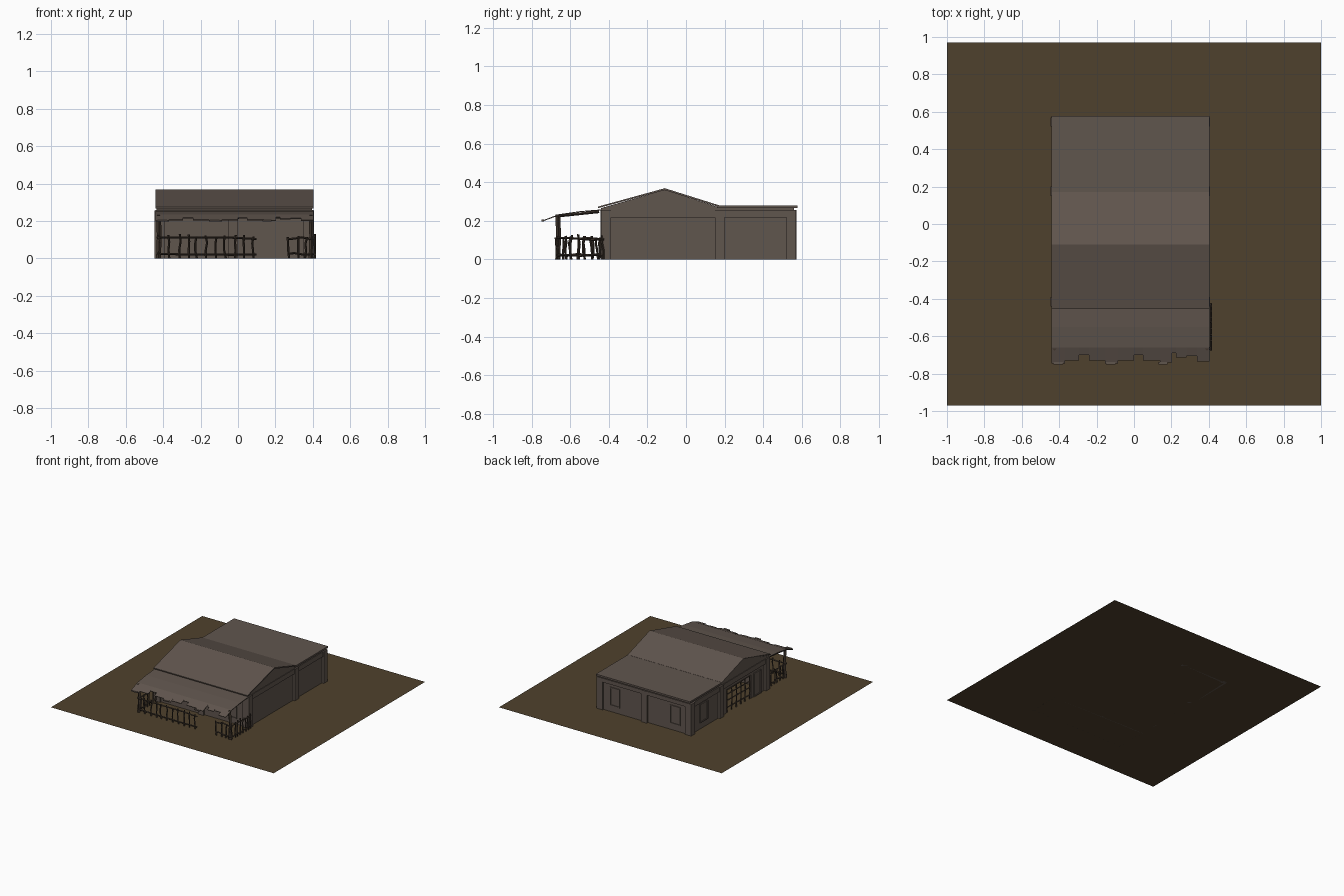
import bpy, bmesh, random
from mathutils import Vector

if "Cube" in bpy.data.objects:
    bpy.data.objects.remove(bpy.data.objects["Cube"])

random.seed(4)


def mat(name, rgb):
    m = bpy.data.materials.new(name)
    m.diffuse_color = (*rgb, 1)
    m.use_nodes = True
    m.node_tree.nodes["Principled BSDF"].inputs["Base Color"].default_value = m.diffuse_color
    return m


TAUPE = mat("weathered_taupe", (0.118, 0.092, 0.076))
EARTH = mat("brown_earth", (0.078, 0.053, 0.026))
WOOD = mat("dark_wood", (0.05, 0.036, 0.026))


def finish(name, bm, m):
    bmesh.ops.recalc_face_normals(bm, faces=bm.faces)
    me = bpy.data.meshes.new(name)
    bm.to_mesh(me)
    bm.free()
    me.materials.append(m)
    ob = bpy.data.objects.new(name, me)
    bpy.context.collection.objects.link(ob)
    return ob


def add_box(bm, x0, x1, y0, y1, z0, z1):
    vs = bmesh.ops.create_cube(bm, size=1)["verts"]
    for v in vs:
        v.co = Vector((x0 + (v.co.x + .5) * (x1 - x0),
                       y0 + (v.co.y + .5) * (y1 - y0),
                       z0 + (v.co.z + .5) * (z1 - z0)))


def boxes(name, items, m=TAUPE):
    bm = bmesh.new()
    for b in items:
        add_box(bm, *b)
    return finish(name, bm, m)


def prism(name, pts, x0, x1, m=TAUPE):
    """Extrude a (y, z) profile along x."""
    bm = bmesh.new()
    f = bm.faces.new([bm.verts.new((x0, y, z)) for y, z in pts])
    g = bmesh.ops.extrude_face_region(bm, geom=[f])["geom"]
    for v in g:
        if isinstance(v, bmesh.types.BMVert):
            v.co.x = x1
    return finish(name, bm, m)


def add_stick(bm, pts, r):
    """Square-section crooked stick through the points."""
    d = (Vector(pts[-1]) - Vector(pts[0])).normalized()
    a = d.orthogonal().normalized()
    b = d.cross(a)
    rings = [[bm.verts.new(Vector(p) + a * r * i + b * r * j)
              for i, j in ((1, 1), (-1, 1), (-1, -1), (1, -1))] for p in pts]
    for p, q in zip(rings, rings[1:]):
        for k in range(4):
            bm.faces.new((p[k], p[(k + 1) % 4], q[(k + 1) % 4], q[k]))
    bm.faces.new(rings[0])
    bm.faces.new(rings[-1])


# Ground sheet
bm = bmesh.new()
bm.faces.new([bm.verts.new(p) for p in
              ((-1, -.97, 0), (1, -.97, 0), (1, .97, 0), (-1, .97, 0))])
finish("earth_base", bm, EARTH)

X0, X1, Y0, Y1, ZT = -.44, .40, -.44, .57, .257
T = .015          # wall thickness
IN = .012         # panel recess behind pillars

# Recessed wall panels, left one with a wide opening
xl, xr, yf, yb = X0 + IN, X1 - IN, Y0 + IN, Y1 - IN
boxes("front_wall", [(xl, xr, yf, yf + T, 0, ZT)])
boxes("back_wall", [(xl, xr, yb - T, yb, 0, ZT)])
boxes("right_wall", [(xr - T, xr, yf, yb, 0, ZT)])
boxes("left_wall", [(xl, xl + T, yf, -.22, 0, ZT), (xl, xl + T, .09, yb, 0, ZT),
                    (xl, xl + T, -.22, .09, .19, ZT)])

# Pillars and top beams
P = .05
cols = []
for y in (Y0, .15, Y1 - P):
    cols += [(X0 - .006, X0 + P, y, y + P, 0, ZT), (X1 - P, X1 + .006, y, y + P, 0, ZT)]
for y in (Y0 - .004, Y1 - .03):
    cols.append((-.05, 0, y, y + .034, 0, ZT))
boxes("pillars", cols)
boxes("top_beams", [(X0, X0 + .025, Y0, Y1, .217, ZT), (X1 - .025, X1, Y0, Y1, .217, ZT),
                    (X0, X1, Y0, Y0 + .025, .225, ZT), (X0, X1, Y1 - .025, Y1, .225, ZT)])

# Windows: frame of four bars and a thin pane
def window(name, axis, wall, out, c, w, z0, z1):
    a, b, t = c - w / 2, c + w / 2, .008
    rects = [(a, a + t, z0, z1, .007), (b - t, b, z0, z1, .007), (a, b, z0, z0 + t, .007),
             (a, b, z1 - t, z1, .007), (a, b, z0, z1, .002)]
    items = []
    for u0, u1, v0, v1, d in rects:
        n0, n1 = sorted((wall, wall + out * d))
        items.append((u0, u1, n0, n1, v0, v1) if axis == "y" else (n0, n1, u0, u1, v0, v1))
    boxes(name, items)


for i, x in enumerate((-.29, .25)):
    window(f"front_window_{i}", "y", yf, -1, x, .085, .045, .19)
    window(f"back_window_{i}", "y", yb, 1, x - .005, .09, .05, .2)
window("left_window", "x", xl, -1, .385, .1, .05, .2)
window("left_door", "x", xl, -1, -.3, .09, 0, .19)

# Broken lattice across the left opening
bm = bmesh.new()
for y in (-.21, -.15, -.1, -.04, .02, .08):
    add_stick(bm, [(xl + .006, y, 0), (xl + .006, y + random.uniform(-.01, .01), .1),
                   (xl + .006, y, .19)], .004)
for z in (.03, .09, .14, .185):
    add_stick(bm, [(xl + .006, -.22, z), (xl + .006, .09, z + random.uniform(-.01, .01))], .004)
finish("opening_lattice", bm, WOOD)

# Gable, roof sheets and flat rear roof
prism("gable_body", [(Y0, .255), (Y0, .266), (-.11, .36), (.165, .272), (.165, .255)],
      X0 + .004, X1 - .004)
prism("gable_roof", [(-.455, .266), (-.455, .274), (-.11, .369), (.17, .281), (.17, .272),
                     (-.11, .359)], X0, X1 + .004)
prism("flat_rear_roof", [(.16, .266), (.16, .28), (.578, .28), (.578, .266)], X0, X1 + .004)
boxes("rear_roof_core", [(X0 + .01, X1 - .01, .16, Y1 - .01, .25, .268)])

# Porch roof: bent sheet made of strips with a ragged front edge
edges = [(-.44, -.745), (-.37, -.73), (-.295, -.70), (-.24, -.73), (-.155, -.745), (-.085, -.73),
         (0, -.70), (.048, -.73), (.14, -.74), (.203, -.69), (.225, -.715), (.28, -.705),
         (.337, -.735), (.404, 0)]
bm = bmesh.new()
for (xa, ye), (xb, _) in zip(edges, edges[1:]):
    drop = .232 - (abs(ye) - .66) * .36
    prof = [(-.44, .259), (-.55, .25), (-.66, .234), (ye, drop)]
    rows = [[bm.verts.new((x, y, z)) for x in (xa, xb)] for y, z in prof]
    for p, q in zip(rows, rows[1:]):
        bm.faces.new((p[0], p[1], q[1], q[0]))
bmesh.ops.remove_doubles(bm, verts=bm.verts, dist=.0005)
porch = finish("porch_roof", bm, TAUPE)
s = porch.modifiers.new("thickness", "SOLIDIFY")
s.thickness = .005

# Hanging scraps along the ragged edge
boxes("roof_scraps", [(x, x + .05, -.75, -.737, .197, .206) for x in (-.43, -.15, .13)])

# Porch posts, beam and rafters
bm = bmesh.new()
for x in (-.425, .39):
    add_stick(bm, [(x, -.665, 0), (x + .004, -.66, .12), (x, -.665, .232)], .009)
add_stick(bm, [(-.435, -.662, .224), (0, -.662, .22), (.4, -.662, .224)], .006)
for x in (-.425, -.15, .12, .39):
    add_stick(bm, [(x, -.45, .247), (x, -.66, .225)], .005)
finish("porch_frame", bm, WOOD)

# Crooked fences
def fence(name, a, b, count):
    a, b = Vector(a), Vector(b)
    d = (b - a).normalized()
    bm = bmesh.new()
    for z in (.024, .107):
        pts = []
        for k in range(5):
            p = a.lerp(b, k / 4)
            pts.append((p.x, p.y, z + random.uniform(-.006, .006)))
        add_stick(bm, pts, .004)
    for k in range(count):
        p = a.lerp(b, (k + .3) / (count - .4)) + d * random.uniform(-.008, .008)
        top = random.uniform(.11, .132)
        pts = [p + d * random.uniform(-.006, .006) + Vector((0, 0, top * h))
               for h in (0, .35, .7, 1)]
        add_stick(bm, pts, .0042)
    finish(name, bm, WOOD)


fence("front_fence_left", (-.435, -.668, 0), (.10, -.668, 0), 11)
fence("front_fence_right", (.265, -.668, 0), (.415, -.668, 0), 4)
fence("right_fence", (.412, -.675, 0), (.412, -.425, 0), 8)
fence("left_fence", (-.425, -.675, 0), (-.425, -.445, 0), 7)
